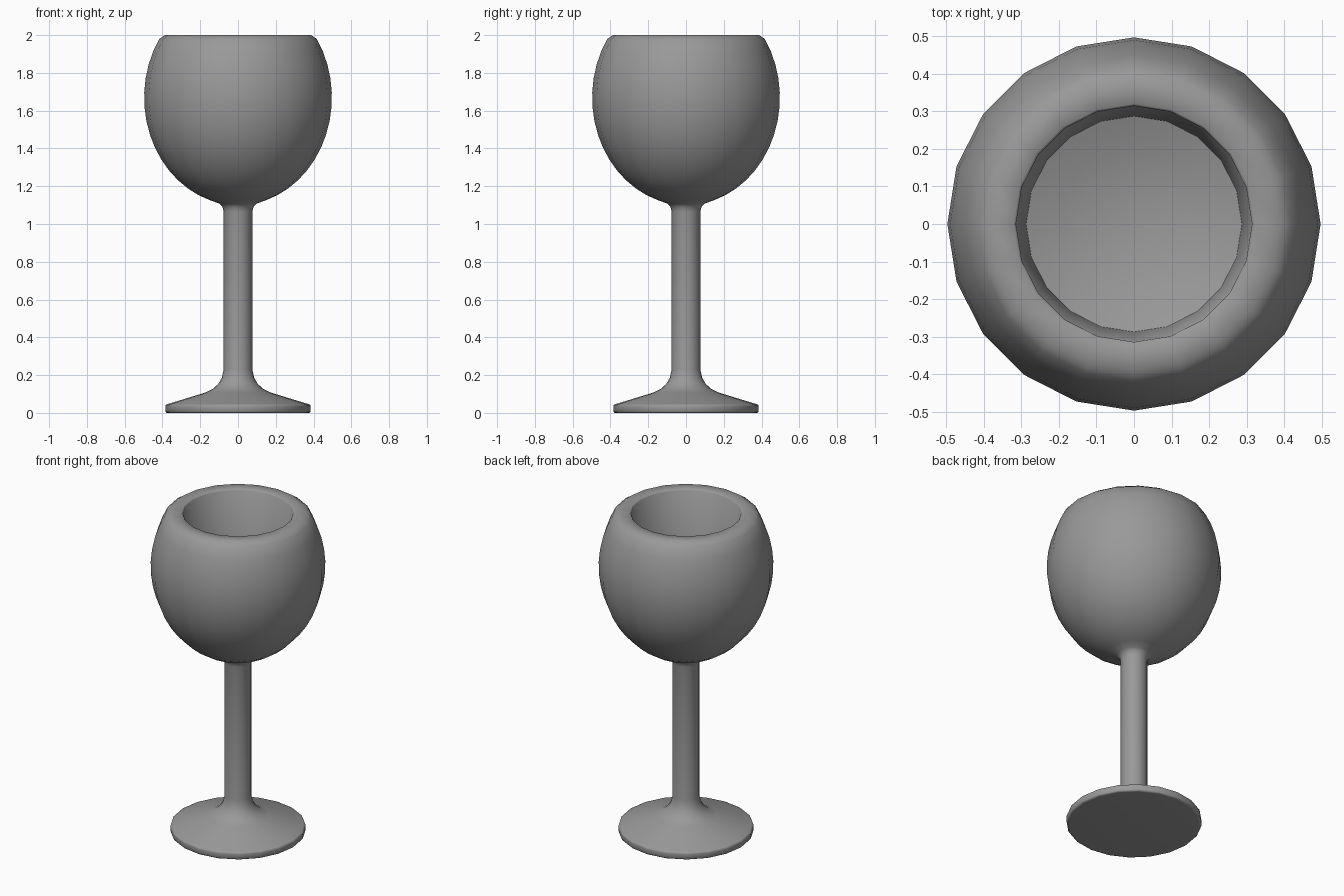
import bpy, bmesh, math

if "Cube" in bpy.data.objects:
    bpy.data.objects.remove(bpy.data.objects["Cube"])

SIDES = 20

# Dark grey used over the whole goblet
grey = bpy.data.materials.new("dark_grey")
grey.diffuse_color = (0.32, 0.32, 0.32, 1)
grey.use_nodes = True
grey.node_tree.nodes["Principled BSDF"].inputs["Base Color"].default_value = grey.diffuse_color


def lathe(name, profile):
    """Revolve an (r, z) profile around the z axis."""
    bm = bmesh.new()
    verts = [bm.verts.new((r, 0, z)) for r, z in profile]
    edges = [bm.edges.new(pair) for pair in zip(verts, verts[1:])]
    bmesh.ops.spin(bm, geom=verts + edges, cent=(0, 0, 0), axis=(0, 0, 1),
                   angle=2 * math.pi, steps=SIDES, use_duplicate=False)
    bmesh.ops.remove_doubles(bm, verts=bm.verts, dist=0.0005)
    bmesh.ops.recalc_face_normals(bm, faces=bm.faces)
    mesh = bpy.data.meshes.new(name)
    bm.to_mesh(mesh)
    bm.free()
    mesh.materials.append(grey)
    obj = bpy.data.objects.new(name, mesh)
    bpy.context.collection.objects.link(obj)
    bpy.ops.object.select_all(action='DESELECT')
    obj.select_set(True)
    bpy.context.view_layer.objects.active = obj
    bpy.ops.object.shade_smooth_by_angle(angle=math.radians(60))
    return obj


# Foot: flat disc with a sloping top that sweeps up into the stem
foot = [(0, 0), (0.37, 0), (0.38, 0.001), (0.385, 0.008), (0.385, 0.036),
        (0.383, 0.042), (0.375, 0.046), (0.175, 0.107), (0.135, 0.126),
        (0.105, 0.153), (0.085, 0.187), (0.076, 0.23)]

# Stem: straight, flaring slightly under the bowl
stem = [(0.076, 1.065), (0.082, 1.09), (0.098, 1.108)]

# Bowl outside: egg-shaped curve from the stem up to the rim
bowl = []
for i in range(15):
    a = math.radians(-73 + i * (73 + 33) / 14)
    bowl.append((0.497 * math.cos(a), 1.67 + 0.57 * math.sin(a)))

# Rim and hollow: softened outer edge, flat lip, tapering wall, dished floor
rim = [(0.404, 1.988), (0.388, 2.0), (0.32, 2.0), (0.314, 1.994)]
hollow = [(0.287, 1.46), (0.2, 1.43), (0.1, 1.412), (0, 1.405)]

lathe("goblet", foot + stem + bowl + rim + hollow)
